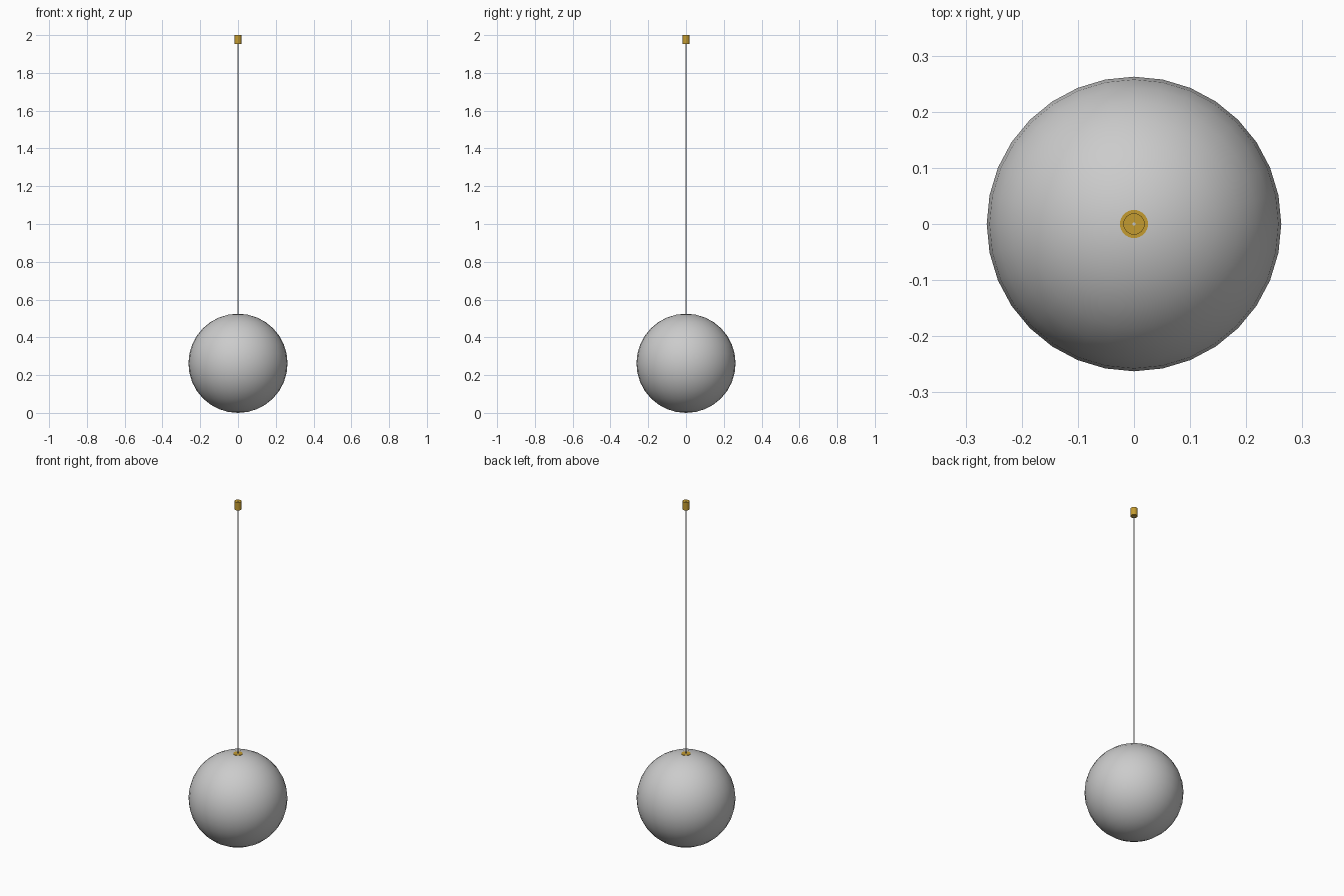
import bpy

if "Cube" in bpy.data.objects:
    bpy.data.objects.remove(bpy.data.objects["Cube"])

GLOBE_R = 0.2625

brass = bpy.data.materials.new("brass")
brass.diffuse_color = (0.55, 0.33, 0.03, 1)
brass.use_nodes = True
brass.node_tree.nodes["Principled BSDF"].inputs["Base Color"].default_value = brass.diffuse_color


def rod(name, radius, z0, z1, sides, material=None):
    """Upright cylinder on the centre axis from z0 to z1."""
    bpy.ops.mesh.primitive_cylinder_add(vertices=sides, radius=radius, depth=z1 - z0,
                                        location=(0, 0, (z0 + z1) / 2))
    ob = bpy.context.object
    ob.name = name
    bpy.ops.object.shade_smooth_by_angle()
    if material:
        ob.data.materials.append(material)
    return ob


# Round glass shade
bpy.ops.mesh.primitive_uv_sphere_add(segments=32, ring_count=16, radius=GLOBE_R,
                                     location=(0, 0, GLOBE_R))
bpy.context.object.name = "globe_shade"
bpy.ops.object.shade_smooth()

# Lamp socket, its rim just breaking through the top of the globe
rod("lamp_socket", 0.025, 0.46, 0.5245, 32, brass)

# Hanging cord
rod("cord", 0.003, 0.50, 2.0, 12)

# Ceiling fitting
rod("ceiling_fitting", 0.019, 1.953, 1.9995, 32, brass)
